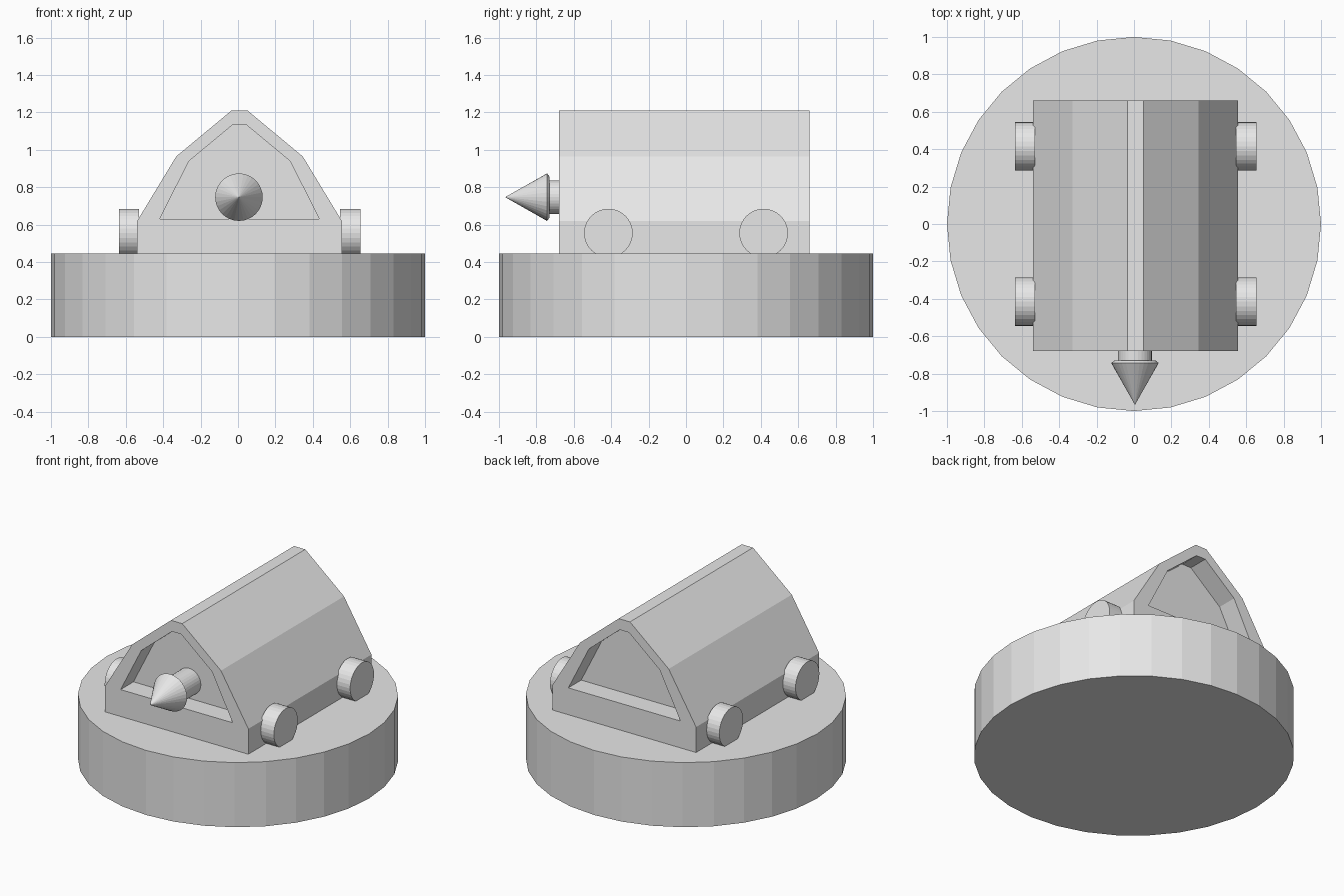
import bpy, bmesh, math
from mathutils import Matrix

if "Cube" in bpy.data.objects:
    bpy.data.objects.remove(bpy.data.objects["Cube"])

grey = bpy.data.materials.new("plain grey")
grey.diffuse_color = (0.8, 0.8, 0.8, 1)
grey.use_nodes = True
grey.node_tree.nodes["Principled BSDF"].inputs["Base Color"].default_value = grey.diffuse_color


def finish(name, bm):
    bmesh.ops.recalc_face_normals(bm, faces=bm.faces)
    mesh = bpy.data.meshes.new(name)
    bm.to_mesh(mesh)
    bm.free()
    mesh.materials.append(grey)
    ob = bpy.data.objects.new(name, mesh)
    bpy.context.collection.objects.link(ob)
    return ob


def prism(name, outline, y0, y1):
    """Extrude an x-z outline along y."""
    bm = bmesh.new()
    face = bm.faces.new([bm.verts.new((x, y0, z)) for x, z in outline])
    new = bmesh.ops.extrude_face_region(bm, geom=[face])["geom"]
    verts = [v for v in new if isinstance(v, bmesh.types.BMVert)]
    bmesh.ops.translate(bm, verts=verts, vec=(0, y1 - y0, 0))
    return finish(name, bm)


def turned(name, profile, centre, rotation=None, sides=32):
    """Turn a (radius, height) profile about z, then rotate and place it."""
    bm = bmesh.new()
    rings = []
    for r, h in profile:
        if r == 0:
            rings.append([bm.verts.new((0, 0, h))] * sides)
        else:
            rings.append([bm.verts.new((r * math.sin(2 * math.pi * i / sides),
                                        r * math.cos(2 * math.pi * i / sides), h))
                          for i in range(sides)])
    for a, b in zip(rings, rings[1:]):
        for i in range(sides):
            j = (i + 1) % sides
            bm.faces.new(list(dict.fromkeys((a[i], a[j], b[j], b[i]))))
    for ring in (rings[0], rings[-1]):
        if ring[0] is not ring[1]:
            bm.faces.new(ring)
    matrix = Matrix.Translation(centre) @ (rotation or Matrix())
    bmesh.ops.transform(bm, matrix=matrix, verts=bm.verts)
    return finish(name, bm)


def mirrored(half, cx):
    """Complete a right-hand half outline about x = cx."""
    return [(cx + x, z) for x, z in half] + [(cx - x, z) for x, z in reversed(half)]


CX = 0.008

# Round plinth
turned("base", [(1, 0), (1, 0.445)], (0, 0, 0))

# Hull with a faceted roof
hull = prism("hull", mirrored([(0.547, 0.44), (0.547, 0.62), (0.338, 0.965),
                               (0.043, 1.21)], CX), -0.68, 0.66)

# Recesses cut into both ends
recess = mirrored([(0.427, 0.63), (0.27, 0.94), (0.035, 1.135)], CX)
for name, y0, y1 in (("front", -0.8, -0.54), ("back", 0.52, 0.8)):
    cutter = prism(name + "_recess_cutter", recess, y0, y1)
    cutter.hide_render = True
    cutter.display_type = 'WIRE'
    cut = hull.modifiers.new(name + "_recess", 'BOOLEAN')
    cut.operation = 'DIFFERENCE'
    cut.solver = 'EXACT'
    cut.object = cutter

# Four wheels
for side, x0, x1 in (("right", 0.545, 0.655), ("left", -0.635, -0.53)):
    for end, y in (("front", -0.415), ("back", 0.415)):
        turned(f"{end}_{side}_wheel", [(0.13, x0), (0.13, x1)], (0, y, 0.555),
               Matrix.Rotation(math.pi / 2, 4, 'Y'))

# Nose: shaft and pointed cone, turned to face forward
forward = Matrix.Rotation(math.pi / 2, 4, 'X')
turned("nose_shaft", [(0.09, 0.53), (0.09, 0.735)], (0.005, 0, 0.747), forward)
turned("nose_cone", [(0.11, 0.73), (0.127, 0.743), (0, 0.967)],
       (0.005, 0, 0.747), forward)
